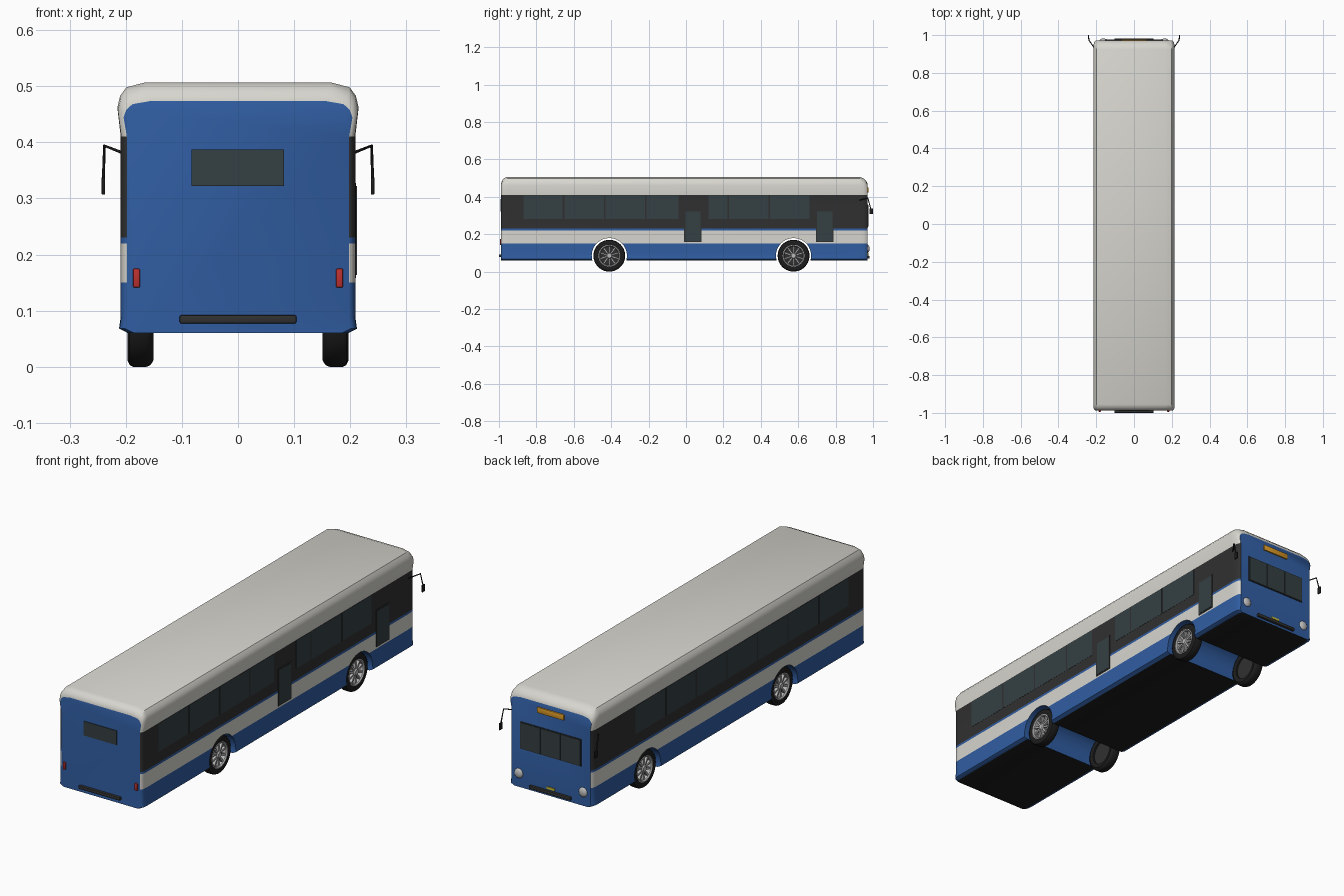
import bpy, bmesh, math
from mathutils import Matrix, Vector

if "Cube" in bpy.data.objects:
    bpy.data.objects.remove(bpy.data.objects["Cube"])


def mat(name, r, g, b):
    m = bpy.data.materials.new(name)
    m.diffuse_color = (r, g, b, 1)
    m.use_nodes = True
    m.node_tree.nodes["Principled BSDF"].inputs["Base Color"].default_value = m.diffuse_color
    return m


BLUE = mat("blue_paint", .03, .11, .36)
WHITE = mat("white_paint", .68, .67, .62)
DARK = mat("dark_band", .03, .03, .03)
BLACK = mat("black_rubber", .012, .012, .012)
GLASS = mat("glass", .035, .05, .055)
RED = mat("red_lens", .5, .03, .03)
AMBER = mat("amber_sign", .7, .32, .02)
YELLOW = mat("yellow_plate", .6, .5, .03)
SILVER = mat("silver", .5, .5, .5)


def finish(name, bm, mats, angle=35):
    bmesh.ops.recalc_face_normals(bm, faces=bm.faces)
    me = bpy.data.meshes.new(name)
    bm.to_mesh(me)
    bm.free()
    for m in mats:
        me.materials.append(m)
    ob = bpy.data.objects.new(name, me)
    bpy.context.collection.objects.link(ob)
    smooth(ob, angle)
    return ob


def smooth(ob, angle=35):
    bpy.ops.object.select_all(action='DESELECT')
    ob.select_set(True)
    bpy.context.view_layer.objects.active = ob
    bpy.ops.object.shade_smooth_by_angle(angle=math.radians(angle))


def box(name, lo, hi, m, bevel=0):
    bm = bmesh.new()
    bmesh.ops.create_cube(bm, size=1)
    for v in bm.verts:
        v.co = Vector([(a + b) / 2 + c * (b - a) for a, b, c in zip(lo, hi, v.co)])
    if bevel:
        bmesh.ops.bevel(bm, geom=bm.edges[:], offset=bevel, segments=2, affect='EDGES', profile=.5)
    return finish(name, bm, [m])


def lathe(name, profile, m, loc, side, steps=40):
    # profile of (radius, outward x), spun round the wheel axle
    bm = bmesh.new()
    vs = [bm.verts.new((x, 0, r)) for r, x in profile]
    es = [bm.edges.new((vs[i], vs[i + 1])) for i in range(len(vs) - 1)]
    bmesh.ops.spin(bm, geom=vs + es, cent=(0, 0, 0), axis=(1, 0, 0), angle=math.tau, steps=steps)
    bmesh.ops.remove_doubles(bm, verts=bm.verts, dist=1e-5)
    for v in bm.verts:
        v.co = Vector((side * v.co.x, v.co.y, v.co.z)) + Vector(loc)
    return finish(name, bm, [m])


def rod(name, pts, r, m):
    cu = bpy.data.curves.new(name, 'CURVE')
    cu.dimensions = '3D'
    cu.bevel_depth = r
    cu.bevel_resolution = 2
    cu.use_fill_caps = True
    sp = cu.splines.new('POLY')
    sp.points.add(len(pts) - 1)
    for p, c in zip(sp.points, pts):
        p.co = (*c, 1)
    cu.materials.append(m)
    ob = bpy.data.objects.new(name, cu)
    bpy.context.collection.objects.link(ob)


# Body shell: a banded cross-section lofted along the length
half = [(.196, .06), (.212, .068), (.209, .09), (.209, .15), (.209, .22), (.209, .23),
        (.209, .41), (.215, .462), (.210, .483), (.199, .498), (.165, .507)]
bands = [0, 0, 0, 1, 0, 2, 1, 1, 1, 1]
ring = half + [(-x, z) for x, z in reversed(half)]
ring_mats = bands + [1] + bands[::-1] + [3]
# stations: y, side inset, roof squash
stations = [(-.988, .011, .34), (-.984, .005, .22), (-.974, .001, .08), (-.955, 0, 0),
            (.925, 0, 0), (.95, .001, .09), (.964, .005, .24), (.971, .011, .38)]
bm = bmesh.new()
rows = []
for y, inset, k in stations:
    row = []
    for x, z in ring:
        zz = .41 + (z - .41) * (1 - k) if z > .41 else z
        row.append(bm.verts.new((x - math.copysign(inset, x), y, zz)))
    rows.append(row)
n = len(ring)
for a, b in zip(rows, rows[1:]):
    for i in range(n):
        f = bm.faces.new((a[i], a[(i + 1) % n], b[(i + 1) % n], b[i]))
        f.material_index = ring_mats[i]
bm.faces.new(rows[0])
bm.faces.new(rows[-1])
body = finish("body", bm, [BLUE, WHITE, DARK, BLACK])

# Wheel arches cut right through the body
WHEEL_Y = (-.41, .575)
for y in WHEEL_Y:
    bm = bmesh.new()
    bmesh.ops.create_cone(bm, cap_ends=True, segments=48, radius1=.094, radius2=.094, depth=.6,
                          matrix=Matrix.Translation((0, y, .085)) @ Matrix.Rotation(math.pi / 2, 4, 'Y'))
    cutter = finish("arch_cutter", bm, [BLUE])
    cutter.hide_render = True
    mod = body.modifiers.new("arch", 'BOOLEAN')
    mod.operation = 'DIFFERENCE'
    mod.solver = 'EXACT'
    mod.object = cutter
    bpy.context.view_layer.objects.active = body
    bpy.ops.object.modifier_apply(modifier=mod.name)
    bpy.data.objects.remove(cutter)
smooth(body)

# Wheels: tyre, rim, dish, hub and spokes
tyre = [(.056, .155), (.074, .151), (.082, .156), (.085, .163), (.085, .187), (.082, .193),
        (.074, .197), (.058, .195), (.055, .188), (.055, .16), (.056, .155)]
rim = [(.050, .17), (.050, .192), (.054, .197), (.058, .196), (.058, .188)]
dish = [(0, .172), (.056, .172)]
hub = [(0, .196), (.012, .196), (.016, .191), (.017, .172)]
back = [(0, .162), (.056, .162)]
for y in WHEEL_Y:
    for s in (-1, 1):
        c = (0, y, .085)
        lathe("tyre", tyre, BLACK, c, s)
        lathe("rim", rim, SILVER, c, s)
        lathe("wheel_dish", dish, DARK, c, s)
        lathe("wheel_back", back, DARK, c, s)
        lathe("hub", hub, SILVER, c, s, 24)
        bm = bmesh.new()
        for i in range(10):
            M = (Matrix.Translation((s * .185, y, .085)) @ Matrix.Rotation(i * math.tau / 10, 4, 'X')
                 @ Matrix.Translation((0, 0, .033)) @ Matrix.Diagonal((.012, .008, .042, 1)))
            bmesh.ops.create_cube(bm, size=1, matrix=M)
        finish("spokes", bm, [SILVER])

# Side window panes, continuous on both sides
for s in (-1, 1):
    for i in range(7):
        y0 = -.87 + .22 * i
        spans = [(y0, y0 + .211)]
        if s > 0 and i == 3:
            spans = [(y0, -.04)]
        if s > 0 and i == 4:
            spans = [(.12, y0 + .211)]
        for a, b in spans:
            xs = sorted((s * .206, s * .2098))
            box("side_window", (xs[0], a, .28), (xs[1], b, .408), GLASS)

# Passenger doors on the right side only
for y in (-.01, .695):
    box("door_frame", (.205, y, .158), (.2105, y + .093, .328), DARK)
    box("door_glass", (.207, y + .006, .164), (.2118, y + .087, .322), GLASS)

# Rear window, tail lights and bumpers
box("rear_window", (-.083, -.991, .322), (.082, -.98, .387), GLASS)
box("rear_bumper", (-.104, -1, .077), (.104, -.98, .092), DARK, .003)
box("front_bumper", (-.104, .965, .07), (.104, .982, .085), DARK, .003)
for s in (-1, 1):
    box("tail_light", (s * .181 - .0065, -.994, .141), (s * .181 + .0065, -.98, .175), RED, .003)

# Windscreen, destination sign and plate
box("windscreen_frame", (-.153, .965, .237), (.153, .9735, .36), DARK)
for i in range(3):
    x = -.15 + .101 * i
    box("windscreen_pane", (x, .965, .24), (x + .098, .976, .357), GLASS)
box("destination_sign", (-.067, .96, .424), (.067, .977, .45), AMBER, .002)
box("front_plate", (-.02, .965, .09), (.02, .975, .1), YELLOW)

# Headlights and mirrors
for s in (-1, 1):
    bm = bmesh.new()
    bmesh.ops.create_uvsphere(bm, u_segments=24, v_segments=12, radius=1,
                              matrix=Matrix.Translation((s * .162, .971, .122)) @ Matrix.Diagonal((.021, .011, .022, 1)))
    finish("headlight", bm, [SILVER])
    rod("mirror_arm", [(s * .205, .925, .381), (s * .238, .972, .394), (s * .24, .988, .335)], .0028, BLACK)
    box("mirror", (s * .24 - .003, .98, .307), (s * .24 + .003, 1, .338), BLACK, .001)
